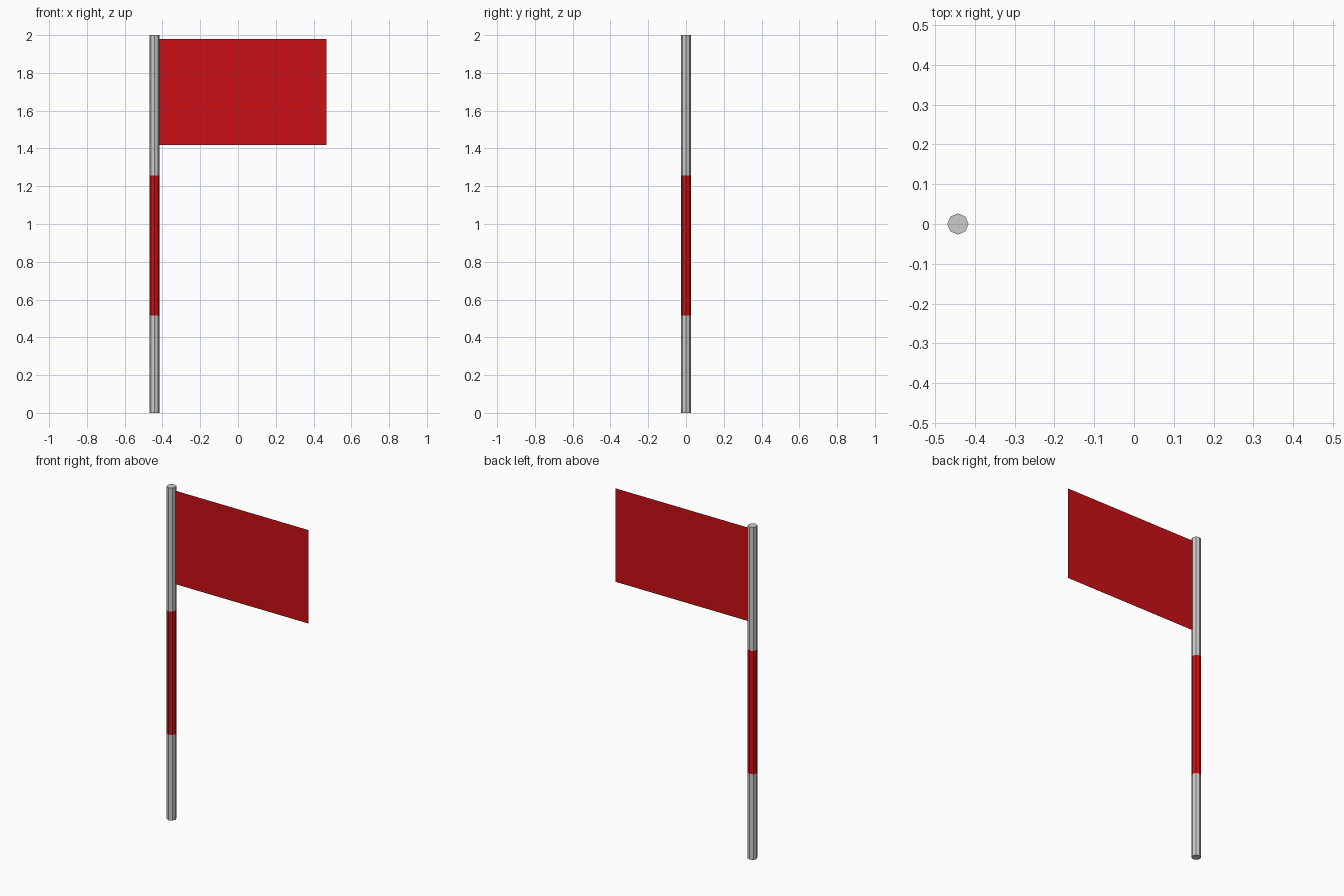
import bpy, bmesh
from mathutils import Matrix

if "Cube" in bpy.data.objects:
    bpy.data.objects.remove(bpy.data.objects["Cube"])

POLE_X, RADIUS, SIDES = -0.4425, 0.0265, 8

red = bpy.data.materials.new("red")
red.diffuse_color = (0.6, 0.005, 0.008, 1)
red.use_nodes = True
red.node_tree.nodes["Principled BSDF"].inputs["Base Color"].default_value = red.diffuse_color


def finish(name, bm, material=None):
    mesh = bpy.data.meshes.new(name)
    bm.to_mesh(mesh)
    bm.free()
    if material:
        mesh.materials.append(material)
    obj = bpy.data.objects.new(name, mesh)
    bpy.context.collection.objects.link(obj)
    return obj


def pole_section(name, z0, z1, open_ends, material=None):
    """Eight-sided tube; ends listed in open_ends butt against a neighbour."""
    bm = bmesh.new()
    bmesh.ops.create_cone(bm, cap_ends=True, segments=SIDES, radius1=RADIUS,
                          radius2=RADIUS, depth=z1 - z0,
                          matrix=Matrix.Translation((POLE_X, 0, (z0 + z1) / 2)))
    bm.normal_update()
    hidden = [f for f in bm.faces if round(f.normal.z) in open_ends]
    bmesh.ops.delete(bm, geom=hidden, context='FACES_ONLY')
    return finish(name, bm, material)


# Pole in three flush sections, painted red in the middle
pole_section("pole_lower", 0, 0.515, (1,))
pole_section("pole_red_band", 0.515, 1.257, (1, -1), red)
pole_section("pole_upper", 1.257, 2, (-1,))

# Flat single-sheet flag fixed to the pole's right edge
bm = bmesh.new()
x0, x1, z0, z1 = POLE_X + RADIUS, 0.469, 1.417, 1.979
bm.faces.new([bm.verts.new((x, 0, z))
              for x, z in ((x0, z0), (x1, z0), (x1, z1), (x0, z1))])
finish("flag", bm, red)
